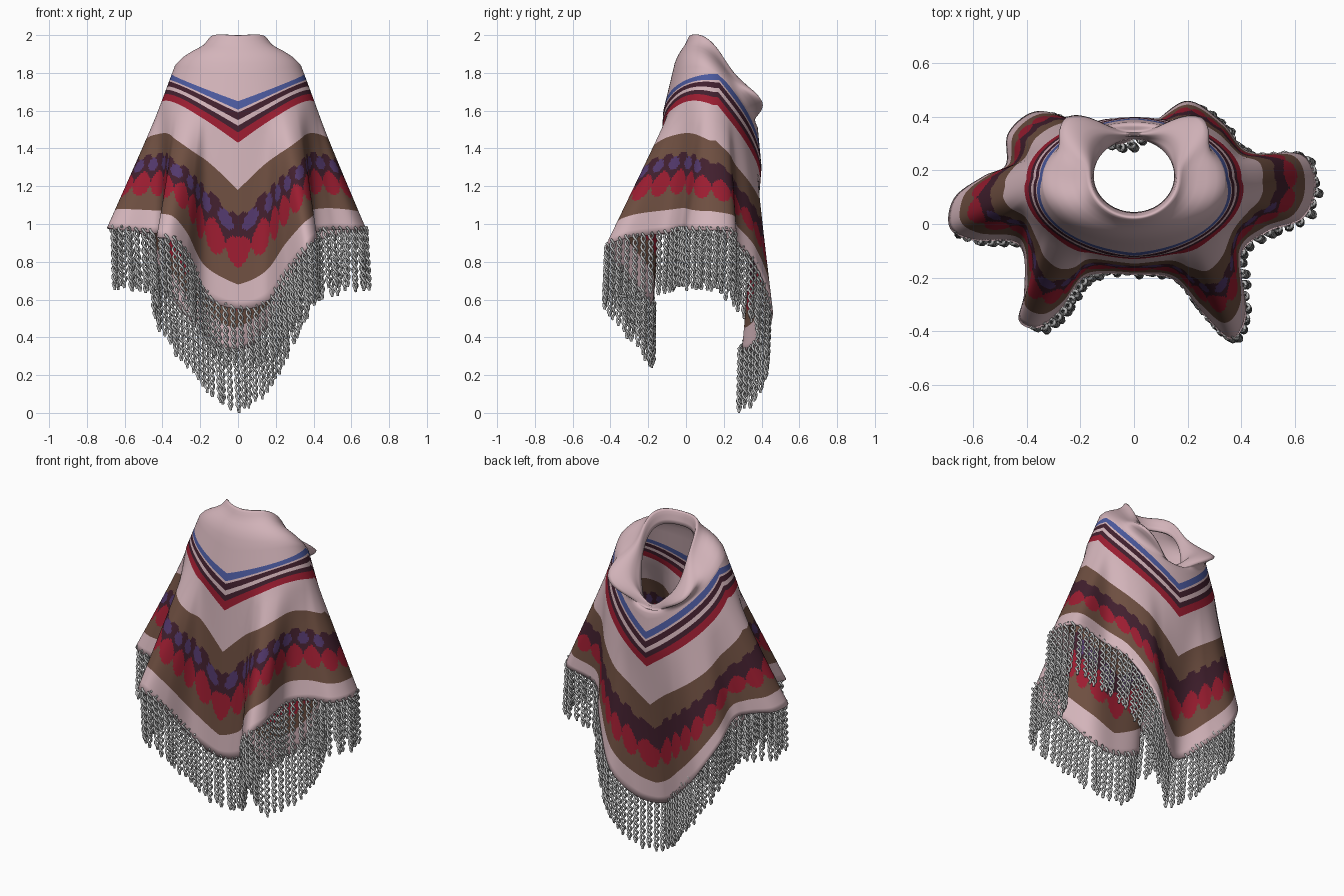
import bpy, bmesh, math, random
from mathutils import Vector

random.seed(4)
if "Cube" in bpy.data.objects:
    bpy.data.objects.remove(bpy.data.objects["Cube"])


def material(name, rgb):
    mat = bpy.data.materials.new(name)
    mat.use_nodes = True
    mat.diffuse_color = (*rgb, 1)
    mat.node_tree.nodes["Principled BSDF"].inputs["Base Color"].default_value = (*rgb, 1)
    return mat


PINK, BROWN, DARK, RED, PURPLE, BLUE = range(6)
cloth_colours = [
    material("pale pink", (.65, .455, .49)),
    material("brown", (.155, .077, .052)),
    material("dark plum", (.053, .014, .027)),
    material("red", (.33, .012, .03)),
    material("purple", (.085, .04, .15)),
    material("blue", (.07, .1, .34)),
]
yarn_grey = material("yarn grey", (.5, .5, .5))

COLUMNS, TEETH, STRANDS = 468, 36, 117

# Hem outline with its folds, counter-clockwise from the front centre
HEM = [Vector(p) for p in (
    (0, -.19, .55), (.15, -.21, .59), (.26, -.34, .75), (.36, -.43, .87),
    (.42, -.34, .92), (.4, -.12, .95), (.5, -.03, .97), (.63, .02, .97),
    (.68, .14, .97), (.63, .26, .96), (.43, .27, .91), (.33, .38, .78),
    (.2, .46, .53), (.07, .38, .36), (-.07, .31, .33), (-.23, .39, .47),
    (-.37, .42, .63), (-.47, .34, .81), (-.48, .22, .92), (-.56, .18, .96),
    (-.67, .1, .97), (-.69, -.01, .98), (-.61, -.06, .97), (-.43, -.08, .95),
    (-.41, -.25, .94), (-.43, -.36, .93), (-.36, -.39, .92), (-.28, -.33, .82),
    (-.18, -.2, .62))]


def spline(a, b, c, d, t):
    """Smooth curve from b to c."""
    return .5 * (2 * b + (c - a) * t + (2 * a - 5 * b + 4 * c - d) * t ** 2
                 + (3 * b - a - 3 * c + d) * t ** 3)


def hem_columns():
    """Evenly spaced hem points, each with its direction around the neck."""
    n, steps = len(HEM), 24
    pts = [spline(*(HEM[(i + k) % n] for k in (-1, 0, 1, 2)), s / steps)
           for i in range(n) for s in range(steps)]
    pts.append(pts[0])
    length = [0]
    for p, q in zip(pts, pts[1:]):
        length.append(length[-1] + (q - p).length)
    result, j = [], 0
    for c in range(COLUMNS):
        want = length[-1] * c / COLUMNS
        while length[j + 1] < want:
            j += 1
        f = (want - length[j]) / (length[j + 1] - length[j])
        p = pts[j].lerp(pts[j + 1], f)
        direction = math.atan2(p.x, .12 - p.y) % math.tau
        result.append((p, .5 * (direction + math.tau * (j + f) / (n * steps))))
    return result


def ring(phi, cy, rx, ry, front, side, back, flare=0):
    """Point on a tilted oval; flare pushes out the two lapels at the back."""
    c = math.cos(phi)
    away = abs(math.pi - phi)
    lapel = flare * math.exp(-((away - .82) / .36) ** 2)
    z = side + (front - back) / 2 * c + ((front + back) / 2 - side) * c * c
    return Vector(((rx + lapel) * math.sin(phi), cy - (ry + lapel) * c, z))


def stripe_height(u, phi, hem_z):
    """Height of pattern line u: follows the hem low down and a V higher up."""
    bend = 0
    if math.cos(phi) > 0:
        w = abs(math.sin(phi))
        low, scale = .55, 1 - .25 * w
        bend = .28 * u * (1.1 - u) * abs(math.sin(2 * phi))
    else:
        w = min(1, 1.06 * abs(math.pi - phi) / (math.pi / 2))
        low, scale = .33, .97 - .22 * w
    v = low + (.97 - low) * w
    k = min(1, u / .6)
    return hem_z * (1 - k) + v * k + u * scale + bend


def colour(u, column, phi):
    """Woven pattern: plain bands, pointed teeth and dots."""
    if u < .13 or .63 < u < .88:
        return PINK
    if u < .63:
        f = (column * TEETH / COLUMNS + .5) % 1 - .5
        g = abs(f) - .5
        if math.cos(phi) > .03 and (g / .32) ** 2 + ((u - .42) / .045) ** 2 < 1:
            return PURPLE
        if abs(u - .295) < .08 * (1 - 3.4 * f * f):
            return RED
        return DARK if .285 < u < .48 + .018 * math.cos(math.tau * f) else BROWN
    for top, col in ((.935, RED), (.97, DARK), (1.0, PINK), (1.04, DARK), (1.055, PINK), (1.1, BLUE)):
        if u < top:
            return col
    return PINK


# Pattern lines from hem to the top stripe
levels = [0, .04, .085] + [.13 + .0125 * i for i in range(41)]
levels += [.7, .79, .88, .935, .97, 1.0, 1.04, 1.055, 1.1]
COLLAR_STEPS = 4


def column_points(hem, phi):
    chest = ring(phi, .14, .42, .26, 1.6, 1.6, 1.3)
    base = ring(phi, .16, .34, .22, 1.85, 1.81, 1.51)
    fold = ring(phi, .17, .205, .175, 1.95, 1.88, 1.52, .15)
    rim = ring(phi, .18, .165, .155, 2.0, 1.91, 1.55, .06)
    inner = ring(phi, .18, .15, .135, 1.92, 1.82, 1.49)

    def at_height(z):
        lo, hi = (chest, base) if z > chest.z else (hem, chest)
        return lo.lerp(hi, (z - lo.z) / (hi.z - lo.z))

    pts = [at_height(min(stripe_height(u, phi, hem.z), base.z - .01)) for u in levels]
    top = pts[-1]
    pts += [top.lerp(base, k) for k in (.33, .67, 1)]
    path = [chest, base, fold, rim, inner, inner + (inner - rim)]
    for i in range(1, 4):
        pts += [spline(*path[i - 1:i + 3], s / COLLAR_STEPS) for s in range(1, COLLAR_STEPS + 1)]
    return pts


# Poncho body with collar
columns = hem_columns()
bm = bmesh.new()
grid = [[bm.verts.new(p) for p in column_points(hem, phi)] for hem, phi in columns]
for c in range(COLUMNS):
    a, b = grid[c], grid[(c + 1) % COLUMNS]
    for r in range(len(a) - 1):
        face = bm.faces.new((a[r], b[r], b[r + 1], a[r + 1]))
        face.smooth = True
        u = (levels[r] + levels[r + 1]) / 2 if r < len(levels) - 1 else 2
        face.material_index = colour(u, c + .5, columns[c][1])
mesh = bpy.data.meshes.new("poncho_body")
bm.to_mesh(mesh)
bm.free()
for mat in cloth_colours:
    mesh.materials.append(mat)
body = bpy.data.objects.new("poncho_body", mesh)
bpy.context.collection.objects.link(body)
thickness = body.modifiers.new("cloth thickness", "SOLIDIFY")
thickness.thickness = .014
thickness.offset = -1

# Fringe of two-ply twisted yarn strands, hung just inside the hem
curve = bpy.data.curves.new("fringe", "CURVE")
curve.dimensions = "3D"
curve.bevel_depth = .0065
curve.bevel_resolution = 1
curve.use_fill_caps = True
POINTS, TURNS = 34, 4
for s in range(STRANDS):
    hem, phi = columns[s * COLUMNS // STRANDS]
    start = hem + Vector((.012 - .018 * math.sin(phi), .018 * math.cos(phi) - .005, .015))
    phase = random.uniform(0, math.tau)
    drop = random.uniform(.315, .338)
    sway = Vector((random.uniform(0, .025), random.uniform(-.018, 0), 0))
    for ply in (0, math.pi):
        thread = curve.splines.new("POLY")
        thread.points.add(POINTS - 1)
        for i, point in enumerate(thread.points):
            t = i / (POINTS - 1)
            angle = phase + ply + math.tau * TURNS * t
            radius = .0115 * min(1, (1 - t) * 10)
            p = start + sway * t + Vector((radius * math.cos(angle), radius * math.sin(angle), -drop * t))
            point.co = (*p, 1)
curve.materials.append(yarn_grey)
fringe = bpy.data.objects.new("fringe", curve)
bpy.context.collection.objects.link(fringe)
bpy.ops.object.select_all(action="DESELECT")
fringe.select_set(True)
bpy.context.view_layer.objects.active = fringe
bpy.ops.object.convert(target="MESH")
bpy.ops.object.shade_smooth()
